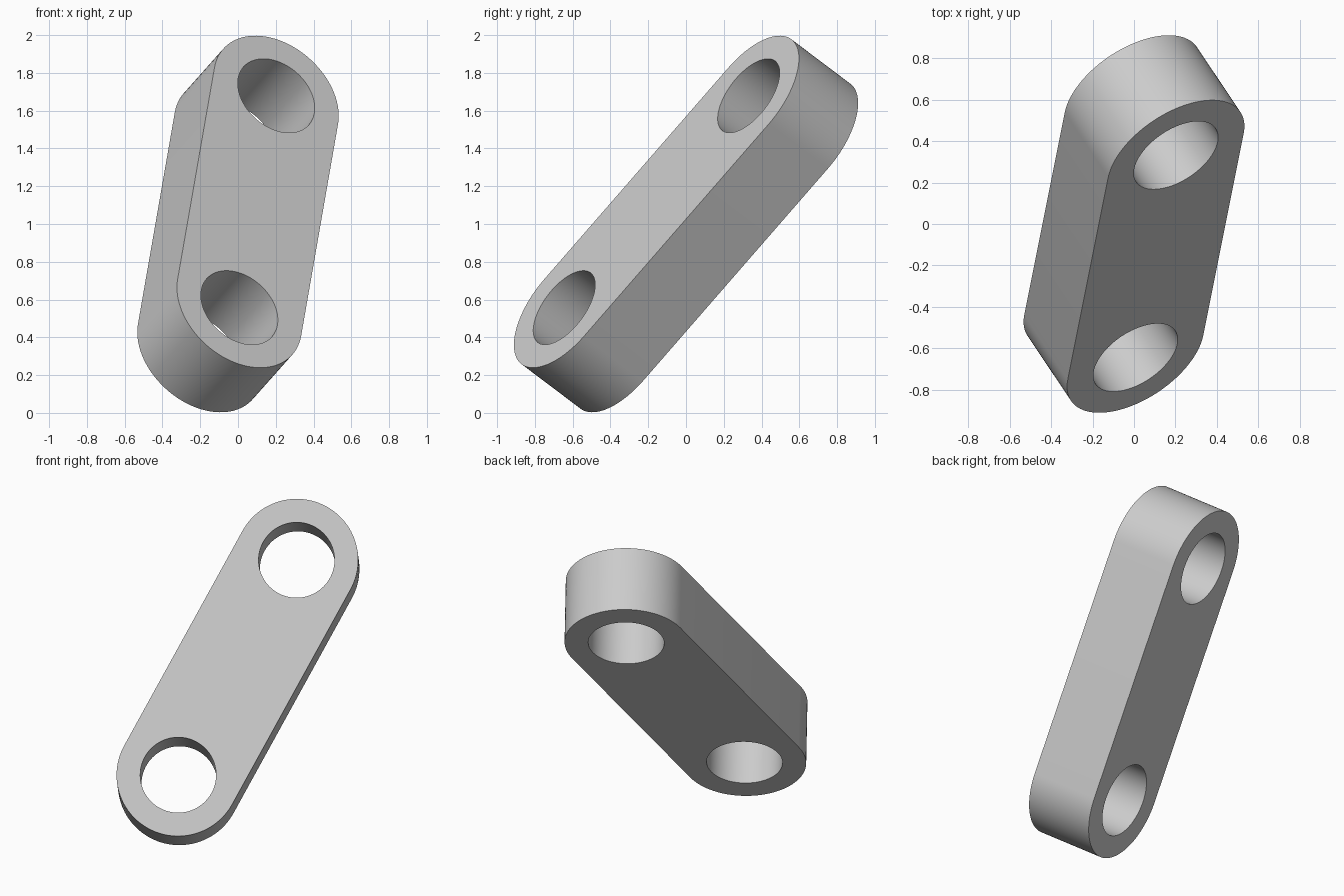
import bpy, bmesh
from math import pi, sin, cos
from mathutils import Vector, Matrix

if "Cube" in bpy.data.objects:
    bpy.data.objects.remove(bpy.data.objects["Cube"], do_unlink=True)

SPAN, OUTER, HOLE, THICK = 1.5, 0.375, 0.231, 0.445
STEPS = 48  # segments per half circle


def arc(cx, radius, start, sweep, count):
    return [(cx + radius * cos(start + sweep * i / STEPS),
             radius * sin(start + sweep * i / STEPS)) for i in range(count)]


def add_loop(bm, points):
    verts = [bm.verts.new((x, y, -THICK / 2)) for x, y in points]
    return [bm.edges.new((a, b)) for a, b in zip(verts, verts[1:] + verts[:1])]


# Plain grey material
grey = bpy.data.materials.new("light_grey")
grey.use_nodes = True
colour = (0.6, 0.6, 0.6, 1)
grey.diffuse_color = colour
grey.node_tree.nodes["Principled BSDF"].inputs["Base Color"].default_value = colour

# Rounded outline with a hole centred in each end
bm = bmesh.new()
half = SPAN / 2
edges = add_loop(bm, arc(half, OUTER, -pi / 2, pi, STEPS + 1)
                 + arc(-half, OUTER, pi / 2, pi, STEPS + 1))
for cx in (-half, half):
    edges += add_loop(bm, arc(cx, HOLE, 0, pi, 2 * STEPS))
bmesh.ops.triangle_fill(bm, edges=edges, use_beauty=True)

# Extrude the plate to its thickness
result = bmesh.ops.extrude_face_region(bm, geom=bm.faces[:], use_keep_orig=True)
top = [v for v in result["geom"] if isinstance(v, bmesh.types.BMVert)]
bmesh.ops.translate(bm, verts=top, vec=(0, 0, THICK))
bmesh.ops.recalc_face_normals(bm, faces=bm.faces[:])

mesh = bpy.data.meshes.new("link_bar")
bm.to_mesh(mesh)
bm.free()
mesh.materials.append(grey)
link = bpy.data.objects.new("link_bar", mesh)
bpy.context.collection.objects.link(link)

# Tilt: long axis rises to the back, flat face looks forward and up
along = Vector((0.195, 0.975, 1.12)).normalized()
facing = Vector((0.47, -0.70, 0.53))
facing = (facing - along * facing.dot(along)).normalized()
across = facing.cross(along)
turn = Matrix((along, across, facing)).transposed().to_4x4()
link.matrix_world = Matrix.Translation((0, 0, 1)) @ turn

bpy.context.view_layer.objects.active = link
link.select_set(True)
bpy.ops.object.shade_smooth_by_angle(angle=pi / 6)
